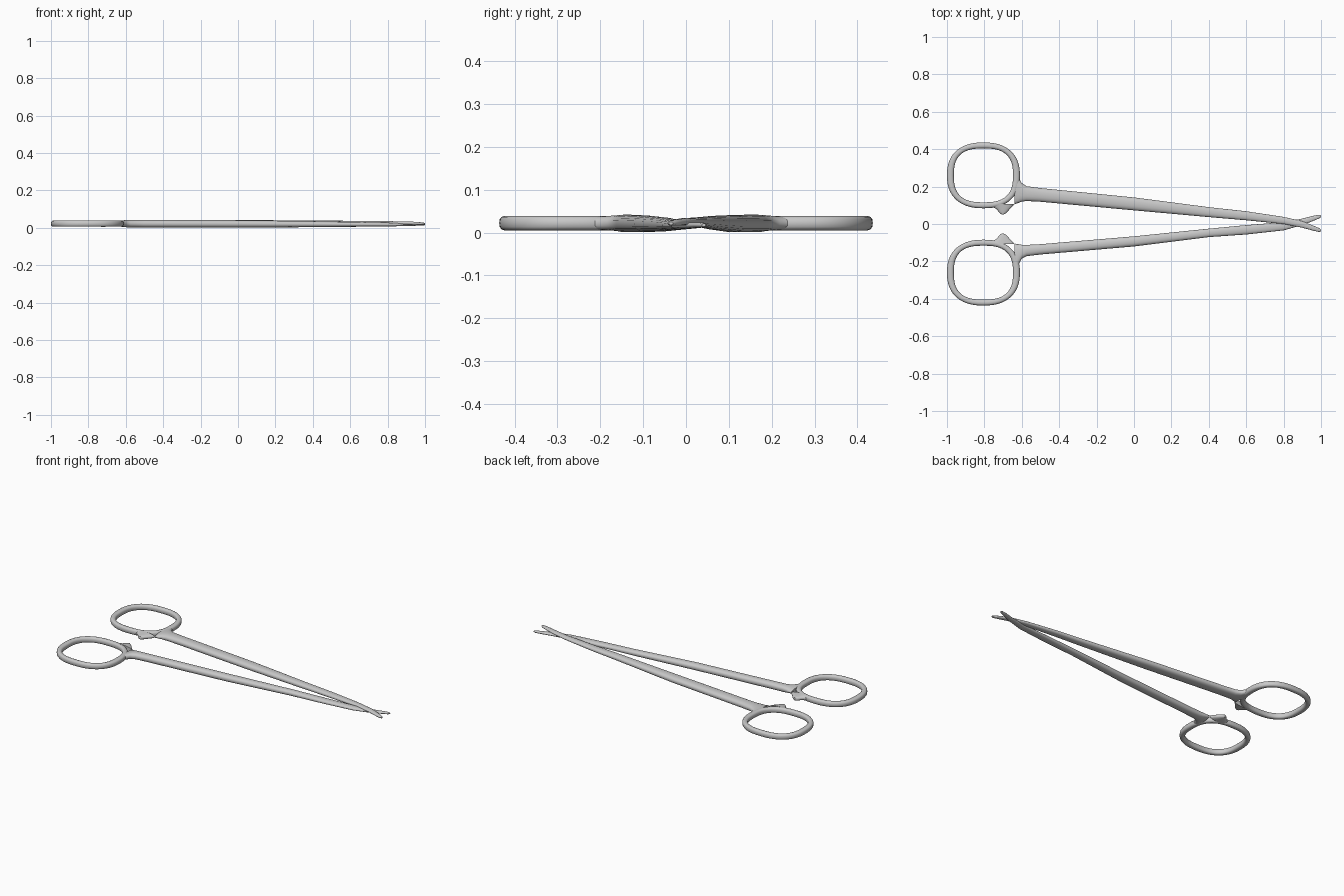
import bpy
import bmesh
from math import cos, sin, pi, copysign, radians

cube = bpy.data.objects.get("Cube")
if cube:
    bpy.data.objects.remove(cube, do_unlink=True)

steel = bpy.data.materials.new("brushed steel")
steel.use_nodes = True
STEEL = (0.58, 0.58, 0.58, 1)
steel.diffuse_color = STEEL
bsdf = next(n for n in steel.node_tree.nodes if n.type == 'BSDF_PRINCIPLED')
bsdf.inputs["Base Color"].default_value = STEEL


def oval(angle, power):
    """Point on a unit superellipse."""
    c, s = cos(angle), sin(angle)
    return (copysign(abs(c) ** (2 / power), c), copysign(abs(s) ** (2 / power), s))


def skin(name, loops, closed=False):
    """Join matching loops of points into a smooth surface."""
    bm = bmesh.new()
    rows = [[bm.verts.new(p) for p in loop] for loop in loops]
    n = len(rows[0])
    pairs = list(zip(rows, rows[1:]))
    if closed:
        pairs.append((rows[-1], rows[0]))
    else:
        bm.faces.new(rows[0])
        bm.faces.new(rows[-1])
    for a, b in pairs:
        for i in range(n):
            j = (i + 1) % n
            bm.faces.new((a[i], a[j], b[j], b[i]))
    bmesh.ops.recalc_face_normals(bm, faces=bm.faces)
    mesh = bpy.data.meshes.new(name)
    bm.to_mesh(mesh)
    bm.free()
    mesh.materials.append(steel)
    obj = bpy.data.objects.new(name, mesh)
    bpy.context.collection.objects.link(obj)
    bpy.ops.object.select_all(action='DESELECT')
    obj.select_set(True)
    bpy.context.view_layer.objects.active = obj
    bpy.ops.object.shade_smooth_by_angle(angle=radians(50))


def finger_ring(name, side):
    """Rounded-square loop with a soft-edged band."""
    loops = []
    for k in range(72):
        a = 2 * pi * k / 72
        ox, oy = oval(a, 2.35)
        ix, iy = oval(a, 2.7)
        outer = (-0.805 + 0.195 * ox, 0.26 + 0.176 * oy)
        inner = (-0.805 + 0.158 * ix, 0.26 + 0.144 * iy)
        loop = []
        for m in range(14):
            u, v = oval(2 * pi * m / 14, 2.6)
            t = (u + 1) / 2
            x = inner[0] + (outer[0] - inner[0]) * t
            y = inner[1] + (outer[1] - inner[1]) * t
            loop.append((x, side * y, 0.022 + 0.017 * v))
        loops.append(loop)
    skin(name, loops, closed=True)


def section(lo, hi, zlo, zhi):
    """Rounded section as (across, z) pairs."""
    out = []
    for m in range(20):
        u, v = oval(2 * pi * m / 20, 2.3)
        out.append(((lo + hi) / 2 + (hi - lo) / 2 * u, (zlo + zhi) / 2 + (zhi - zlo) / 2 * v))
    return out


def shank(name, side, stations):
    skin(name, [[(x, side * y, z) for y, z in section(*s)] for x, *s in stations])


def thumb_tab(name, side):
    """Tapered nub on the inner edge of the ring."""
    stations = [(0.108, -0.80, -0.640), (0.094, -0.765, -0.650), (0.082, -0.738, -0.662),
                (0.068, -0.726, -0.674), (0.058, -0.718, -0.684), (0.052, -0.708, -0.694)]
    loops = []
    for i, (y, lo, hi) in enumerate(stations):
        half = 0.017 - 0.0016 * i
        loops.append([(x, side * y, z) for x, z in section(lo, hi, 0.022 - half, 0.022 + half)])
    skin(name, loops)


# Back half, passing over at the crossing
finger_ring("back_finger_ring", 1)
thumb_tab("back_thumb_tab", 1)
shank("back_shank", 1, [
    (-0.638, 0.105, 0.30, 0.007, 0.037), (-0.620, 0.112, 0.255, 0.005, 0.039),
    (-0.602, 0.119, 0.220, 0.003, 0.041), (-0.575, 0.123, 0.202, 0.001, 0.042),
    (-0.50, 0.119, 0.192, 0.001, 0.042), (0.0, 0.073, 0.142, 0.001, 0.041),
    (0.4, 0.037, 0.090, 0.007, 0.039), (0.6, 0.020, 0.068, 0.011, 0.037),
    (0.8, 0.000, 0.038, 0.015, 0.035), (0.9, -0.020, 0.015, 0.017, 0.034),
    (0.96, -0.036, -0.009, 0.016, 0.031), (0.99, -0.043, -0.022, 0.016, 0.028),
    (1.0, -0.040, -0.030, 0.018, 0.025)])

# Front half, slimmer and passing under
finger_ring("front_finger_ring", -1)
thumb_tab("front_thumb_tab", -1)
shank("front_shank", -1, [
    (-0.638, 0.105, 0.30, 0.007, 0.037), (-0.620, 0.108, 0.225, 0.005, 0.039),
    (-0.602, 0.111, 0.187, 0.003, 0.041), (-0.575, 0.112, 0.172, 0.001, 0.042),
    (-0.50, 0.108, 0.163, 0.001, 0.042), (0.0, 0.066, 0.120, 0.001, 0.040),
    (0.4, 0.025, 0.070, 0.003, 0.035), (0.6, 0.006, 0.056, 0.005, 0.031),
    (0.8, -0.010, 0.034, 0.007, 0.027), (0.9, -0.029, 0.006, 0.009, 0.024),
    (0.96, -0.044, -0.017, 0.011, 0.024), (0.99, -0.049, -0.030, 0.012, 0.023),
    (1.0, -0.046, -0.037, 0.014, 0.021)])
